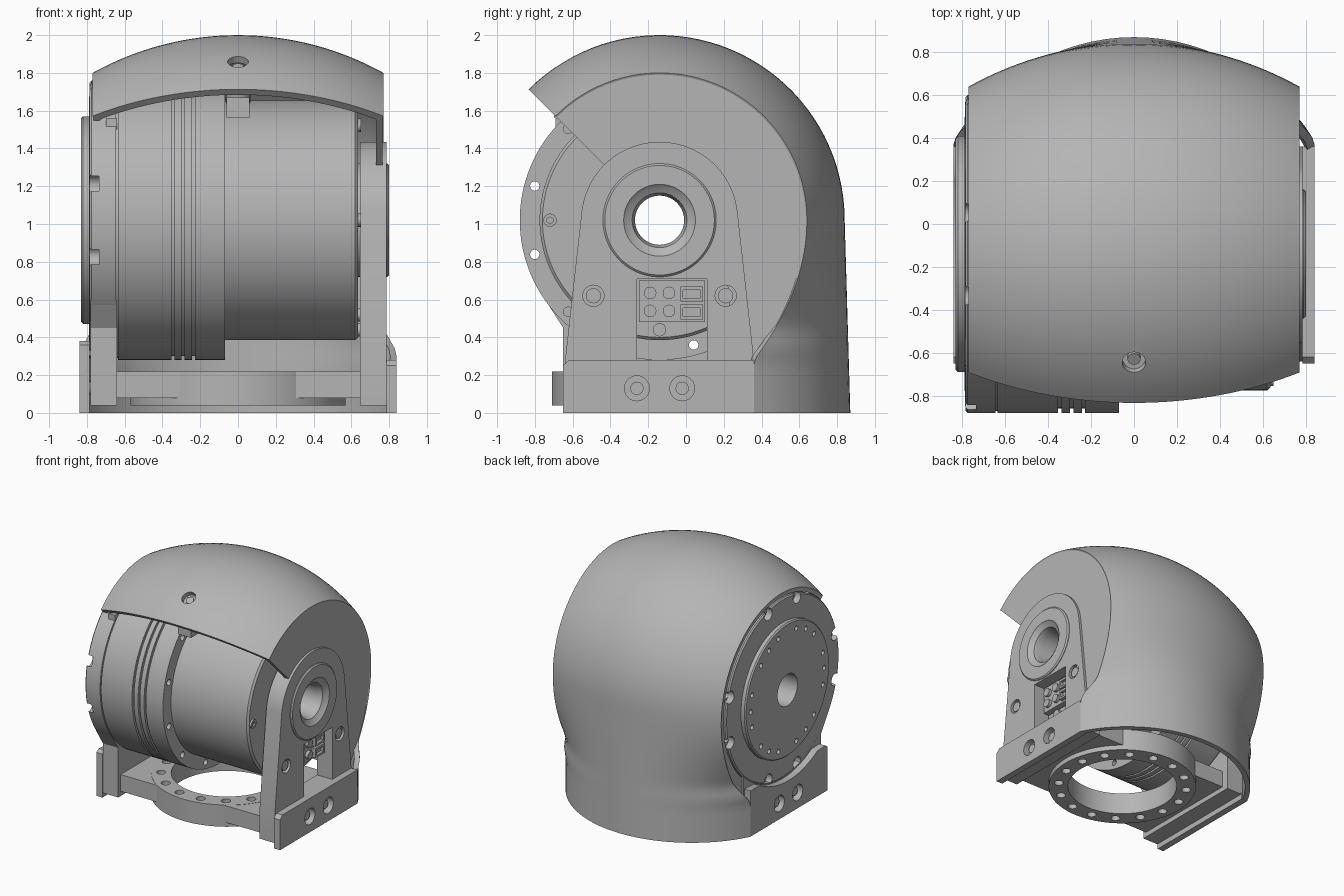
import bpy, bmesh, math
from mathutils import Matrix, Vector

if "Cube" in bpy.data.objects:
    bpy.data.objects.remove(bpy.data.objects["Cube"])

AY, AZ = -0.14, 1.02          # joint axis, running along x
metal = bpy.data.materials.new("machined grey")
metal.use_nodes = True
GREY = (0.46, 0.46, 0.46, 1)
metal.diffuse_color = GREY
metal.node_tree.nodes["Principled BSDF"].inputs["Base Color"].default_value = GREY


def polar(r, deg):
    a = math.radians(deg)
    return (AY + r * math.cos(a), AZ + r * math.sin(a))


def arc(r, start, end, n=32):
    return [polar(r, start + (end - start) * i / n) for i in range(n + 1)]


def make(name, bm):
    bmesh.ops.recalc_face_normals(bm, faces=bm.faces)
    mesh = bpy.data.meshes.new(name)
    bm.to_mesh(mesh)
    bm.free()
    mesh.materials.append(metal)
    obj = bpy.data.objects.new(name, mesh)
    bpy.context.collection.objects.link(obj)
    return obj


def prism(name, outline, x0, x1):
    """Side outline in (y, z), extruded along x."""
    bm = bmesh.new()
    face = bm.faces.new([bm.verts.new((x0, y, z)) for y, z in outline])
    new = bmesh.ops.extrude_face_region(bm, geom=[face])["geom"]
    bmesh.ops.translate(bm, vec=(x1 - x0, 0, 0),
                        verts=[v for v in new if isinstance(v, bmesh.types.BMVert)])
    return make(name, bm)


def box(name, x0, x1, y0, y1, z0, z1):
    return prism(name, [(y0, z0), (y1, z0), (y1, z1), (y0, z1)], x0, x1)


def rods(name, r, ends, sides=24):
    """Cylinders between pairs of points, joined in one object."""
    bm = bmesh.new()
    for a, b in ends:
        a, b = Vector(a), Vector(b)
        turn = (b - a).to_track_quat("Z", "Y").to_matrix().to_4x4()
        bmesh.ops.create_cone(bm, cap_ends=True, segments=sides, radius1=r, radius2=r,
                              depth=(b - a).length,
                              matrix=Matrix.Translation((a + b) / 2) @ turn)
    return make(name, bm)


def along_x(points, x0, x1):
    return [((x0, y, z), (x1, y, z)) for y, z in points]


def lathe(name, profile, axis, steps=128):
    """Closed (along, radius) profile turned about the x or z axis."""
    bm = bmesh.new()
    if axis == "x":
        pts, cent, ax = [(a, AY, AZ + r) for a, r in profile], (0, AY, AZ), (1, 0, 0)
    else:
        pts, cent, ax = [(r, AY, a) for a, r in profile], (0, AY, 0), (0, 0, 1)
    vs = [bm.verts.new(p) for p in pts]
    es = [bm.edges.new((vs[i], vs[i - 1])) for i in range(len(vs))]
    bmesh.ops.spin(bm, geom=vs + es, cent=cent, axis=ax, angle=math.tau, steps=steps)
    bmesh.ops.remove_doubles(bm, verts=bm.verts, dist=1e-4)
    return make(name, bm)


def apply(obj, kind, **settings):
    mod = obj.modifiers.new(kind, kind)
    for key, value in settings.items():
        setattr(mod, key, value)
    with bpy.context.temp_override(object=obj, active_object=obj, selected_objects=[obj]):
        bpy.ops.object.modifier_apply(modifier=mod.name)


def cut(targets, cutter):
    for t in targets:
        apply(t, "BOOLEAN", object=cutter, operation="DIFFERENCE", solver="EXACT")
    bpy.data.objects.remove(cutter)


# Cover: barrel section swept round the axis, then blended down to the base
def side_edge(z):
    t = min(1, (AZ - z) / 0.74)
    return 0.64 - 0.28 * t * t


def section(half, crown, edge, n=32):
    sag = crown - edge
    R = (half * half + sag * sag) / (2 * sag)
    top = math.asin(half / R)
    return [(R * math.sin(top * (2 * i / n - 1)),
             crown - R + R * math.cos(top * (2 * i / n - 1))) for i in range(n + 1)]


rings = []
for k in range(41):
    rings.append([(x, *polar(r, 135 * (1 - k / 40))) for x, r in section(0.77, 0.98, 0.78)])
for k in range(1, 25):
    z = AZ * (1 - k / 24)
    f = max(0, min(1, (0.47 - z) / 0.17))
    half = 0.77 + 0.07 * f * f * (3 - 2 * f)
    rings.append([(x, y, z) for x, y in section(half, 0.84 + 0.03 * k / 24, side_edge(z))])
bm = bmesh.new()
rows = [[bm.verts.new(p) for p in ring] for ring in rings]
for a, b in zip(rows, rows[1:]):
    for i in range(len(a) - 1):
        bm.faces.new((a[i], a[i + 1], b[i + 1], b[i]))
cover = make("cover", bm)
outward = cover.data.polygons[len(rows[0]) // 2]
sign = outward.normal.dot(Vector((0, outward.center.y - AY, outward.center.z - AZ)))
apply(cover, "SOLIDIFY", thickness=0.04, offset=-1 if sign > 0 else 1)
cut([cover], rods("hole_cutter", 0.055, [((0, *polar(0.8, 121)), (0, *polar(1.1, 121)))]))
lug = lathe_lug = rods("cover_screw_boss", 0.065, [((0, *polar(0.76, 125)), (0, *polar(0.93, 121)))])
rods("cover_screw", 0.03, [((0, *polar(0.9, 121)), (0, *polar(0.95, 121)))])
box("cover_front_lug", -0.06, 0.06, -0.70, -0.58, 1.565, 1.67)
box("cover_side_lug", -0.70, -0.64, -0.69, -0.60, 1.50, 1.56)

# Flat cover sides
lower = [(side_edge(z) - 0.005, z) for z in (0.9, 0.8, 0.7, 0.6, 0.5, 0.4, 0.28)]
prism("cover_wall_left", arc(0.775, 135, 0) + lower + [(0.25, 0.28), (0.2, 0.95)]
      + arc(0.4, 0, 135), 0.73, 0.765)
prism("cover_wall_right", arc(0.775, 135, 0) + lower + [(0.30, 0.28)]
      + arc(0.745, -52, 135), -0.765, -0.73)

# Actuator: flange, grooved drum, slim drum and hollow hub in one turned part
grooves = []
for g in (-0.345, -0.29, -0.235):
    grooves += [(g - 0.008, 0.74), (g - 0.008, 0.72), (g + 0.008, 0.72), (g + 0.008, 0.74)]
actuator = lathe("actuator", [
    (-0.83, 0.13), (-0.83, 0.54), (-0.82, 0.55), (-0.79, 0.55), (-0.79, 0.58), (-0.785, 0.73),
    (-0.775, 0.74), (-0.645, 0.74), (-0.645, 0.73), (-0.635, 0.73), (-0.635, 0.74)] + grooves + [
    (-0.07, 0.74), (-0.07, 0.635), (0.62, 0.635), (0.635, 0.62), (0.635, 0.30), (0.79, 0.30),
    (0.80, 0.29), (0.80, 0.19), (0.79, 0.18), (0.77, 0.145), (0.72, 0.13)], "x")
pairs = [q + s for q in (0, 90, 180, 270) for s in (-15.3, 15.3)]
cut([actuator], rods("notch_cutter", 0.05, along_x([polar(0.71, a) for a in pairs], -0.9, -0.735)))
cut([actuator], rods("bolt_cutter", 0.025, along_x([polar(0.685, a) for a in pairs], -0.9, 0.0), 16))
cut([actuator], rods("blind_cutter", 0.025,
                     along_x([polar(0.685, a) for a in (45, 135, 225, 315)], -0.12, 0.0), 16))
face_holes = [polar(0.48, q + s) for q in range(0, 360, 60) for s in (-16, 0, 16)]
cut([actuator], rods("face_cutter", 0.02, along_x(face_holes, -0.9, -0.79), 16))
heads = rods("drum_screws", 0.035, along_x([polar(0.58, 60 * i) for i in range(6)], 0.62, 0.65))
cut([heads], rods("socket_cutter", 0.018,
                  along_x([polar(0.58, 60 * i) for i in range(6)], 0.638, 0.7), 6))

# Upright bracket carrying the hub
bracket = prism("hub_bracket", [(-0.64, 0.04), (0.36, 0.04), (0.36, 0.28)]
                + arc(0.415, 8, 172) + [(-0.64, 0.28)], 0.645, 0.785)
cut([bracket], box("window_cutter", 0.6, 0.9, -0.26, 0.11, 0.28, 0.71))
cut([bracket], rods("bore_cutter", 0.295, along_x([(AY, AZ)], 0.6, 0.9), 96))
bolts = [(-0.49, 0.62), (0.21, 0.62)]
cut([bracket], rods("bolt_cutter", 0.056, along_x(bolts, 0.745, 0.9)))
rods("bracket_screws", 0.04, along_x(bolts, 0.74, 0.775))

# Terminal block in the bracket window
box("terminal_block", 0.65, 0.70, -0.25, 0.10, 0.48, 0.70)
terminals = [(y, z) for y in (-0.19, -0.09) for z in (0.54, 0.635)]
rods("terminal_screws", 0.033, along_x(terminals, 0.69, 0.725))
for i, z in enumerate((0.495, 0.59)):
    socket = box("plug_socket_%d" % i, 0.69, 0.73, -0.03, 0.09, z, z + 0.08)
    cut([socket], box("plug_cutter", 0.705, 0.8, -0.015, 0.075, z + 0.015, z + 0.06))
rods("window_screw", 0.035, along_x([(-0.14, 0.44)], 0.63, 0.67))

# Cradle under the flange
prism("flange_cradle", [(0.36, 0.04), (-0.65, 0.04), (-0.65, 0.45)]
      + arc(0.738, 215, 313), -0.78, -0.64)

# Bolted base skirts
skirts = [
    prism("base_skirt_left", [(-0.65, 0), (0.36, 0), (0.36, 0.28), (-0.62, 0.28), (-0.65, 0.25)],
          0.785, 0.84),
    prism("base_skirt_right", [(0.36, 0), (-0.65, 0), (-0.65, 0.36), (-0.62, 0.38)]
          + arc(0.745, 240, 300) + [(0.36, 0.38)], -0.84, -0.785)]
feet = [(-0.26, 0.13), (-0.02, 0.13)]
for skirt, side in zip(skirts, (1, -1)):
    cut([skirt], rods("skirt_cutter", 0.066, along_x(feet, side * 0.7, side * 0.9)))
    rods("skirt_screws", 0.035, along_x(feet, side * 0.77, side * 0.815))

# Base plate and mounting ring
plate = box("base_plate", -0.645, 0.65, -0.62, 0.30, 0.08, 0.218)
cut([plate], rods("centre_cutter", 0.45, [((0, AY, 0), (0, AY, 0.4))], 96))
ring = lathe("mounting_ring", [(0.04, 0.42), (0.04, 0.57), (0.22, 0.57), (0.22, 0.42)], "z", 96)
ends = []
for i in range(16):
    a = math.tau * (i + 0.5) / 16
    x, y = 0.495 * math.cos(a), AY + 0.495 * math.sin(a)
    ends.append(((x, y, 0), (x, y, 0.4)))
cut([plate, ring], rods("ring_cutter", 0.035, ends))

# Smooth round surfaces, keep machined edges crisp
for obj in bpy.context.collection.objects:
    if obj.type == "MESH" and metal.name in obj.data.materials:
        bpy.ops.object.select_all(action="DESELECT")
        obj.select_set(True)
        bpy.context.view_layer.objects.active = obj
        bpy.ops.object.shade_smooth_by_angle(angle=math.radians(30))
